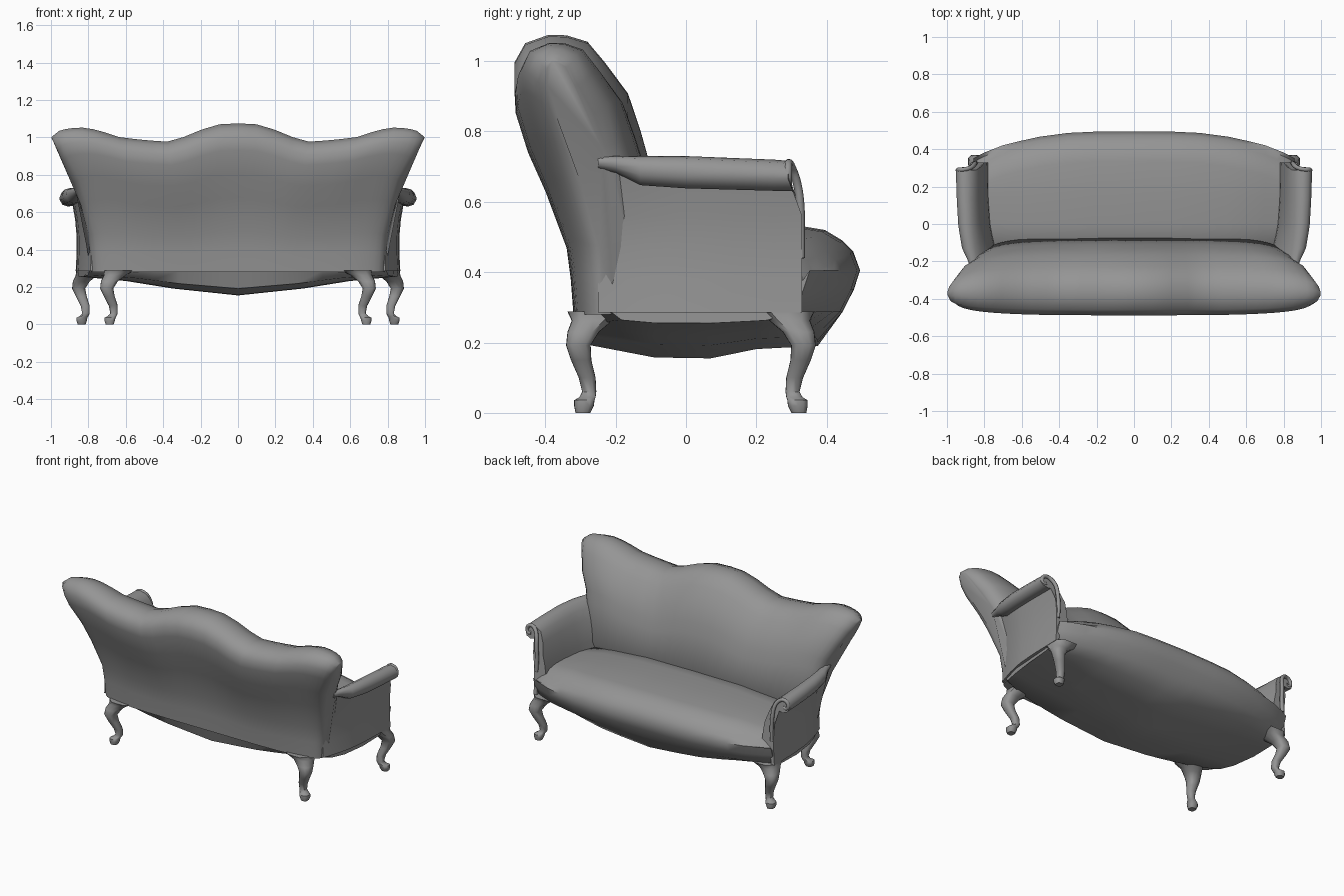
import bpy, bmesh, math

cube = bpy.data.objects.get("Cube")
if cube:
    bpy.data.objects.remove(cube, do_unlink=True)

grey = bpy.data.materials.new("upholstery_grey")
grey.use_nodes = True
GREY = (0.3, 0.3, 0.3, 1)
grey.diffuse_color = GREY
grey.node_tree.nodes["Principled BSDF"].inputs["Base Color"].default_value = GREY


def table(pts, t):
    """Linear interpolation through (key, value) pairs."""
    if t <= pts[0][0]:
        return pts[0][1]
    for (a, va), (b, vb) in zip(pts, pts[1:]):
        if t <= b:
            return va + (vb - va) * (t - a) / (b - a)
    return pts[-1][1]


def smooth(ob, angle):
    ob.data.materials.append(grey)
    bpy.ops.object.select_all(action='DESELECT')
    ob.select_set(True)
    bpy.context.view_layer.objects.active = ob
    bpy.ops.object.shade_smooth_by_angle(angle=math.radians(angle))


def loft(name, sections, angle=50):
    """Skin closed loops of equal length and cap both ends."""
    bm = bmesh.new()
    rings = [[bm.verts.new(p) for p in s] for s in sections]
    for a, b in zip(rings, rings[1:]):
        for i in range(len(a)):
            j = (i + 1) % len(a)
            bm.faces.new((a[i], a[j], b[j], b[i]))
    bm.faces.new(rings[0])
    bm.faces.new(rings[-1])
    bmesh.ops.recalc_face_normals(bm, faces=bm.faces)
    me = bpy.data.meshes.new(name)
    bm.to_mesh(me)
    bm.free()
    ob = bpy.data.objects.new(name, me)
    bpy.context.collection.objects.link(ob)
    smooth(ob, angle)


# The sides draw in towards the rear: sideways shift by depth
SPLAY = [(-.28, -.085), (-.2, -.055), (-.1, -.025), (0, -.008), (.1, 0), (.33, .005)]

# Backrest: serpentine top, flared wings, leaning section
TOP = [(0, 1.075), (.1, 1.07), (.2, 1.04), (.28, 1.005), (.38, .977), (.5, .985),
       (.63, 1.0), (.75, 1.04), (.85, 1.055), (.95, 1.04), (1, 1.0)]
HALF = [(.28, .785), (.45, .795), (.6, .83), (.7, .862), (.77, .882), (.87, .94), (.94, .972), (1, 1)]
BACK = [(-.32, 0), (-.328, .14), (-.34, .27), (-.4, .5), (-.45, .66), (-.485, .82),
        (-.488, .9), (-.457, .97), (-.39, 1), (-.34, .998), (-.28, .975), (-.23, .9),
        (-.165, .79), (-.13, .66), (-.11, .57), (-.07, .27), (-.22, 0)]


def back_section(u):
    h = table(TOP, abs(u)) - .28
    t = (1 - abs(u) ** 4) ** .25
    out = []
    for y, f in BACK:
        z = .28 + f * h
        front = table([(0, -.07), (.3, -.07), (.57, -.11), (.79, -.165), (1, -.3)], f)
        rear = table([(0, -.32), (.27, -.34), (.5, -.4), (.82, -.485), (1, -.45)], f)
        mid = (front + rear) / 2
        out.append((u * table(HALF, z), mid + (y - mid) * t, z))
    return out


N = 16
loft("backrest", [back_section(max(-.998, min(.998, math.sin(math.pi / 2 * i / N))))
                  for i in range(-N, N + 1)], 60)

# Seat: bowed cushion on top, dipped apron and belly below
FRONT = [(0, .495), (.2, .494), (.35, .487), (.5, .467), (.6, .445), (.7, .42), (.8, .38), (.855, .35)]
CROWN = [(0, .53), (.35, .525), (.6, .505), (.8, .465), (.855, .445)]
DEPTH = [(0, .132), (.35, .095), (.6, .055), (.84, .032)]
XS = [0, .1, .2, .35, .5, .6, .7, .76, .8, .83, .852]
XS = [-x for x in XS[:0:-1]] + XS


def seat_section(x):
    f, z, d = (table(t, abs(x)) for t in (FRONT, CROWN, DEPTH))
    yb = -.3 + .08 * (abs(x) / .84) ** 6
    top = [(-.14, z - .02), (.0, z - .006), (.15, z), (f - .16, z), (f - .1, z - .01),
           (f - .05, z - .04), (f - .02, z - .07), (f, .405), (f - .018, .35), (f - .05, .287)]
    under = [(f - .12, .73), (.2, .8), (.07, 1), (-.09, .98), (yb + .03, .72), (yb, 0)]
    loop = top + [(y, .287 - d * g) for y, g in under]
    return [(x * (1 + table(SPLAY, y) / .855), y, h) for y, h in loop]


loft("seat", [seat_section(x) for x in XS])

# Arms with outward roll and sloping inner side
ARM = [(.863, .285), (.858, .38), (.858, .47), (.866, .56), (.88, .635), (.905, .63), (.935, .64),
       (.95, .665), (.95, .695), (.932, .722), (.9, .73), (.868, .718), (.84, .685),
       (.815, .63), (.795, .56), (.782, .5), (.775, .44), (.83, .4), (.84, .285)]
GROW = [(-.22, .1), (-.13, .75), (.0, .88), (.3, 1)]


def arm_section(y, side, last):
    k = table(GROW, y)
    out = []
    for x, z in ARM:
        if x > .87 and z > .6:
            x = .875 + (x - .875) * (.4 + .6 * k)
            z = .73 + (z - .73) * (.3 + .7 * k)
        z -= max(0, y) * .04 * (z > .69)
        # the foot of the arm follows the drawn-in side more than the roll
        x += table(SPLAY, y) * table([(.55, 1), (.73, .5)], z)
        lean = .04 * min(1, max(0, (z - .58) / .08)) if last else 0
        out.append((side * x, y - lean, z))
    return out


# Cabriole leg stations: x, y, z, half width
LEG = [(.785, .285, .288, .08), (.81, .295, .262, .058), (.838, .32, .23, .045),
       (.852, .334, .192, .035), (.838, .326, .15, .029), (.817, .309, .1, .024),
       (.813, .303, .06, .02), (.822, .308, .045, .023), (.834, .317, .036, .029),
       (.836, .318, .02, .028), (.836, .321, .0, .021)]


def leg_section(x, y, z, r, side, rear):
    if rear:
        x, y = x - .15, .028 - y
    ring = []
    for i in range(12):
        a = math.tau * i / 12
        c, s = math.cos(a), math.sin(a)
        m = r / (abs(c) ** 4 + abs(s) ** 4) ** .25
        ring.append((side * (x + m * c), y + m * s, z))
    return ring


# Scrolled trim along the arm front
TRIM = [(.85, .326, .44), (.846, .326, .52), (.85, .324, .6), (.857, .314, .66), (.878, .3, .698),
        (.91, .292, .71), (.938, .29, .69), (.932, .29, .658), (.91, .29, .66)]


def trim(name, side):
    cu = bpy.data.curves.new(name, 'CURVE')
    cu.dimensions = '3D'
    cu.bevel_depth = .012
    cu.bevel_resolution = 2
    cu.resolution_u = 4
    cu.use_fill_caps = True
    sp = cu.splines.new('BEZIER')
    sp.bezier_points.add(len(TRIM) - 1)
    for bp, (x, y, z) in zip(sp.bezier_points, TRIM):
        bp.co = (side * x, y, z)
        bp.handle_left_type = bp.handle_right_type = 'AUTO'
    cu.materials.append(grey)
    ob = bpy.data.objects.new(name, cu)
    bpy.context.collection.objects.link(ob)


ARM_YS = [-.25, -.2, -.13, -.06, 0, .13, .25, .33]
for side, label in ((1, "left"), (-1, "right")):
    loft(label + "_arm", [arm_section(y, side, y == ARM_YS[-1]) for y in ARM_YS])
    trim(label + "_arm_trim", side)
    for rear, end in ((False, "seat_front"), (True, "seat_rear")):
        loft(f"{label}_{end}_leg", [leg_section(*s, side, rear) for s in LEG])
